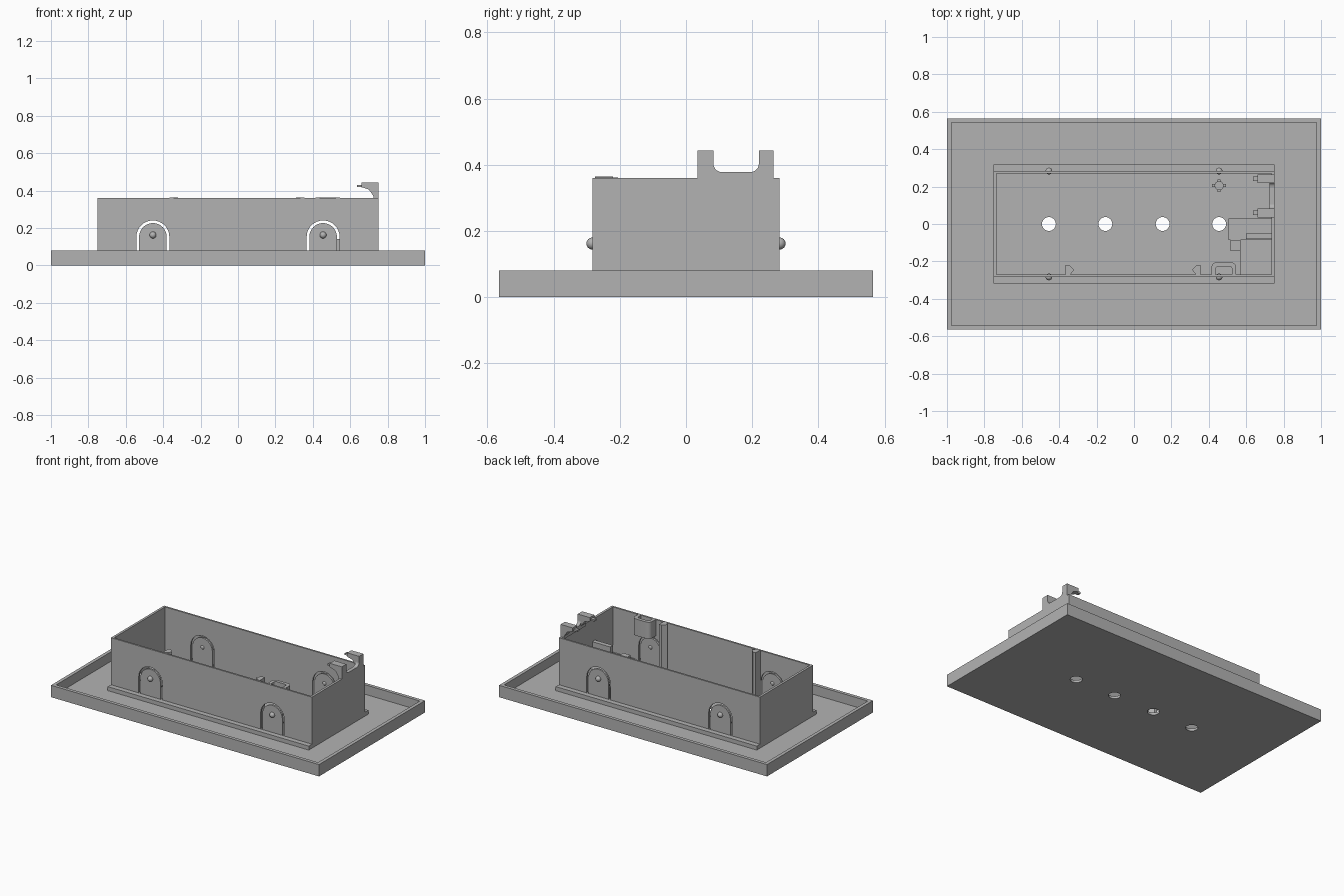
import bpy, bmesh, math
from mathutils import Vector

old = bpy.data.objects.get("Cube")
if old:
    bpy.data.objects.remove(old, do_unlink=True)

grey = bpy.data.materials.new("plain grey")
grey.use_nodes = True
tone = (0.45, 0.45, 0.45, 1)
grey.diffuse_color = tone
grey.node_tree.nodes["Principled BSDF"].inputs["Base Color"].default_value = tone

PLACE = {"x": lambda a, b, t: (t, a, b),
         "y": lambda a, b, t: (a, t, b),
         "z": lambda a, b, t: (a, b, t)}


def finish(name, bm):
    bmesh.ops.recalc_face_normals(bm, faces=bm.faces)
    mesh = bpy.data.meshes.new(name)
    bm.to_mesh(mesh)
    bm.free()
    mesh.materials.append(grey)
    ob = bpy.data.objects.new(name, mesh)
    bpy.context.collection.objects.link(ob)
    return ob


def prism(name, points, axis, lo, hi):
    """Extrude a flat outline along an axis."""
    bm = bmesh.new()
    face = bm.faces.new([bm.verts.new(PLACE[axis](a, b, lo)) for a, b in points])
    ext = bmesh.ops.extrude_face_region(bm, geom=[face])
    move = Vector(PLACE[axis](0, 0, hi - lo))
    bmesh.ops.translate(bm, vec=move,
                        verts=[v for v in ext["geom"] if isinstance(v, bmesh.types.BMVert)])
    return finish(name, bm)


def box(name, x0, x1, y0, y1, z0, z1):
    return prism(name, [(x0, y0), (x1, y0), (x1, y1), (x0, y1)], "z", z0, z1)


def arc(cx, cy, r, start, end, steps=16):
    angles = [math.radians(start + (end - start) * i / steps) for i in range(steps + 1)]
    return [(cx + r * math.cos(a), cy + r * math.sin(a)) for a in angles]


def disc(name, x, y, r, z0, z1):
    return prism(name, arc(x, y, r, 0, 360, 32)[:-1], "z", z0, z1)


def cut(ob, cutter):
    cutter.hide_render = True
    mod = ob.modifiers.new("cut", "BOOLEAN")
    mod.operation = "DIFFERENCE"
    mod.solver = "EXACT"
    mod.object = cutter
    bpy.context.view_layer.objects.active = ob
    bpy.ops.object.modifier_apply(modifier=mod.name)
    bpy.data.objects.remove(cutter, do_unlink=True)


def smooth(ob):
    bpy.ops.object.select_all(action="DESELECT")
    ob.select_set(True)
    bpy.context.view_layer.objects.active = ob
    bpy.ops.object.shade_smooth_by_angle()


FLOOR = 0.016
WALL_Y, INNER_Y = 0.283, 0.271
TOP = 0.36

# Shallow tray with four through holes
tray = box("tray", -1, 1, -0.565, 0.565, 0, 0.08)
cut(tray, box("pocket_cutter", -0.977, 0.977, -0.542, 0.542, FLOOR, 0.2))
for x in (-0.455, -0.153, 0.153, 0.455):
    cut(tray, disc("hole_cutter", x, 0, 0.037, -0.1, 0.1))

# Open box wall with arched slots around spring tabs
wall = box("box_wall", -0.75, 0.75, -WALL_Y, WALL_Y, 0.008, TOP)
cut(wall, box("inside_cutter", -0.734, 0.734, -INNER_Y, INNER_Y, -0.1, 0.5))
for cx in (-0.455, 0.455):
    outer = arc(cx, 0.152, 0.088, 0, 180)
    inner = arc(cx, 0.152, 0.074, 180, 0)
    outline = [(cx + 0.088, 0.045)] + outer + [(cx - 0.088, 0.045), (cx - 0.074, 0.045)]
    outline += inner + [(cx + 0.074, 0.045)]
    cut(wall, prism("slot_cutter", outline, "y", -0.4, 0.4))

# Snap bumps and ledges on both long sides
for side, label in ((-1, "front"), (1, "back")):
    for cx in (-0.455, 0.455):
        bm = bmesh.new()
        bmesh.ops.create_uvsphere(bm, u_segments=24, v_segments=12, radius=0.018)
        bump = finish(label + "_snap_bump", bm)
        bump.location = (cx, side * WALL_Y, 0.162)
        smooth(bump)
    y0, y1 = sorted((side * 0.28, side * 0.317))
    box(label + "_ledge", -0.75, 0.75, y0, y1, 0.01, 0.043)

# Low pads on the floor, three with a pierced square boss
for x0, x1, boss in ((-0.72, -0.51, True), (-0.4, -0.21, False),
                     (-0.097, 0.097, True), (0.205, 0.4, True)):
    box("floor_pad", x0, x1, -0.085, 0.085, 0.01, FLOOR + 0.006)
    if boss:
        cx = (x0 + x1) / 2
        square = box("square_boss", cx - 0.035, cx + 0.035, -0.035, 0.035, 0.01, FLOOR + 0.014)
        cut(square, disc("boss_cutter", cx, 0, 0.013, FLOOR + 0.004, 0.1))

# Guide posts inside the front wall
post = [(0.355, -0.275), (0.355, -0.22), (0.335, -0.22), (0.31, -0.245), (0.335, -0.275)]
prism("right_post", [(-x - 0.01, y) for x, y in post], "z", 0.01, TOP + 0.004)
prism("left_post", post, "z", 0.01, TOP + 0.004)

# Rounded clip standing off the front wall
clip_outer = [(0.545, -0.275)] + arc(0.52, -0.23, 0.025, 0, 90, 6)
clip_outer += arc(0.44, -0.23, 0.025, 90, 180, 6) + [(0.415, -0.275)]
clip_inner = [(0.436, -0.275)] + arc(0.45, -0.241, 0.014, 180, 90, 6)
clip_inner += arc(0.51, -0.241, 0.014, 90, 0, 6) + [(0.524, -0.275)]
smooth(prism("cable_clip", clip_outer + clip_inner, "z", 0.25, TOP + 0.002))

# Small ribbed pin on the floor
smooth(disc("pin", 0.455, 0.205, 0.024, 0.01, 0.1))
box("pin_rib", 0.417, 0.493, 0.197, 0.213, 0.01, 0.085)
box("pin_rib", 0.447, 0.463, 0.172, 0.238, 0.01, 0.085)

# Stepped supports in the left end
box("support_step", 0.505, 0.738, -0.085, 0.03, 0.01, 0.07)
box("support_corner", 0.57, 0.738, -0.275, -0.085, 0.01, 0.055)
box("support_block", 0.515, 0.57, -0.145, -0.085, 0.01, 0.142)
box("support_shelf", 0.6, 0.738, -0.08, -0.05, 0.165, 0.21)

# Latch on the left end wall: notched plate with two hooked arms
notch = [(0.035, 0.35), (0.265, 0.35), (0.265, 0.443), (0.22, 0.443)]
notch += arc(0.195, 0.403, 0.025, 0, -90, 6) + arc(0.108, 0.403, 0.025, 270, 180, 6)
notch += [(0.083, 0.443), (0.035, 0.443)]
prism("latch_plate", notch, "x", 0.725, 0.75)
for y0, y1 in ((0.035, 0.083), (0.22, 0.265)):
    arm = [(0.75, 0.355), (0.75, 0.443), (0.66, 0.443), (0.66, 0.418), (0.7, 0.405), (0.735, 0.355)]
    prism("latch_arm", arm, "y", y0, y1)
    mid = (y0 + y1) / 2
    box("latch_tip", 0.635, 0.67, mid - 0.012, mid + 0.012, 0.418, 0.43)
